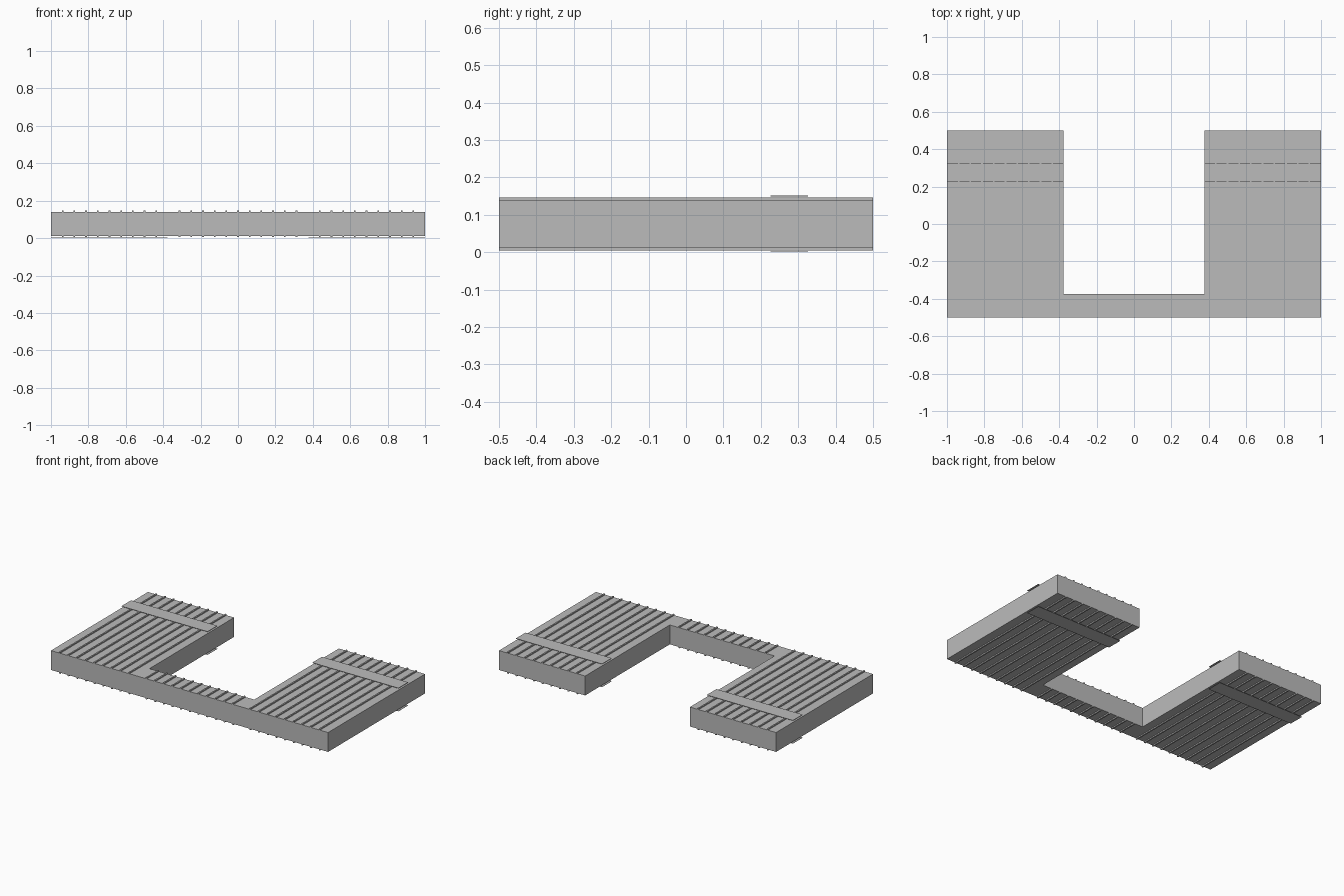
import bpy, bmesh

if "Cube" in bpy.data.objects:
    bpy.data.objects.remove(bpy.data.objects["Cube"])

grey = bpy.data.materials.new("plain grey")
grey.diffuse_color = (0.5, 0.5, 0.5, 1)
grey.use_nodes = True
grey.node_tree.nodes["Principled BSDF"].inputs["Base Color"].default_value = grey.diffuse_color

LEG_IN, BACK_Y, PITCH, RIB_W = 0.378, -0.373, 0.0625, 0.009
Z_BODY, Z_RIB, Z_TOP = (0.0125, 0.139), (0.0050, 0.1465), (0.0, 0.1515)
STRAP_T = 0.002


def finish(bm, name):
    bmesh.ops.recalc_face_normals(bm, faces=bm.faces)
    me = bpy.data.meshes.new(name)
    bm.to_mesh(me)
    bm.free()
    me.materials.append(grey)
    ob = bpy.data.objects.new(name, me)
    bpy.context.collection.objects.link(ob)


def add_box(bm, x, y, z):
    vs = bmesh.ops.create_cube(bm, size=1)["verts"]
    for v in vs:
        v.co = [(a + b) / 2 + c * (b - a) for (a, b), c in zip((x, y, z), v.co)]


# U-shaped slab
bm = bmesh.new()
outline = [(-1, -.5), (1, -.5), (1, .5), (LEG_IN, .5), (LEG_IN, BACK_Y),
           (-LEG_IN, BACK_Y), (-LEG_IN, .5), (-1, .5)]
face = bm.faces.new([bm.verts.new((x, y, Z_BODY[0])) for x, y in outline])
ext = bmesh.ops.extrude_face_region(bm, geom=[face])
bmesh.ops.translate(bm, vec=(0, 0, Z_BODY[1] - Z_BODY[0]),
                    verts=[g for g in ext["geom"] if isinstance(g, bmesh.types.BMVert)])
finish(bm, "u_shaped_slab")

# Thin ribs and cross straps, on the top and on the underside
for side, rib_z, strap_z in (
        ("upper", (Z_BODY[1], Z_RIB[1]), (Z_TOP[1] - STRAP_T, Z_TOP[1])),
        ("lower", (Z_RIB[0], Z_BODY[0]), (Z_TOP[0], Z_TOP[0] + STRAP_T))):
    bm = bmesh.new()
    for k in range(-15, 16):
        if abs(k) == 6:          # no rib at the inner corners
            continue
        x = k * PITCH
        end = 0.5 if abs(k) > 6 else BACK_Y
        add_box(bm, (x - RIB_W / 2, x + RIB_W / 2), (-0.5, end), rib_z)
    finish(bm, side + "_ribs")

    bm = bmesh.new()
    for a, b in ((-1, -LEG_IN), (LEG_IN, 1)):
        add_box(bm, (a, b), (0.226, 0.326), strap_z)
    finish(bm, side + "_straps")
